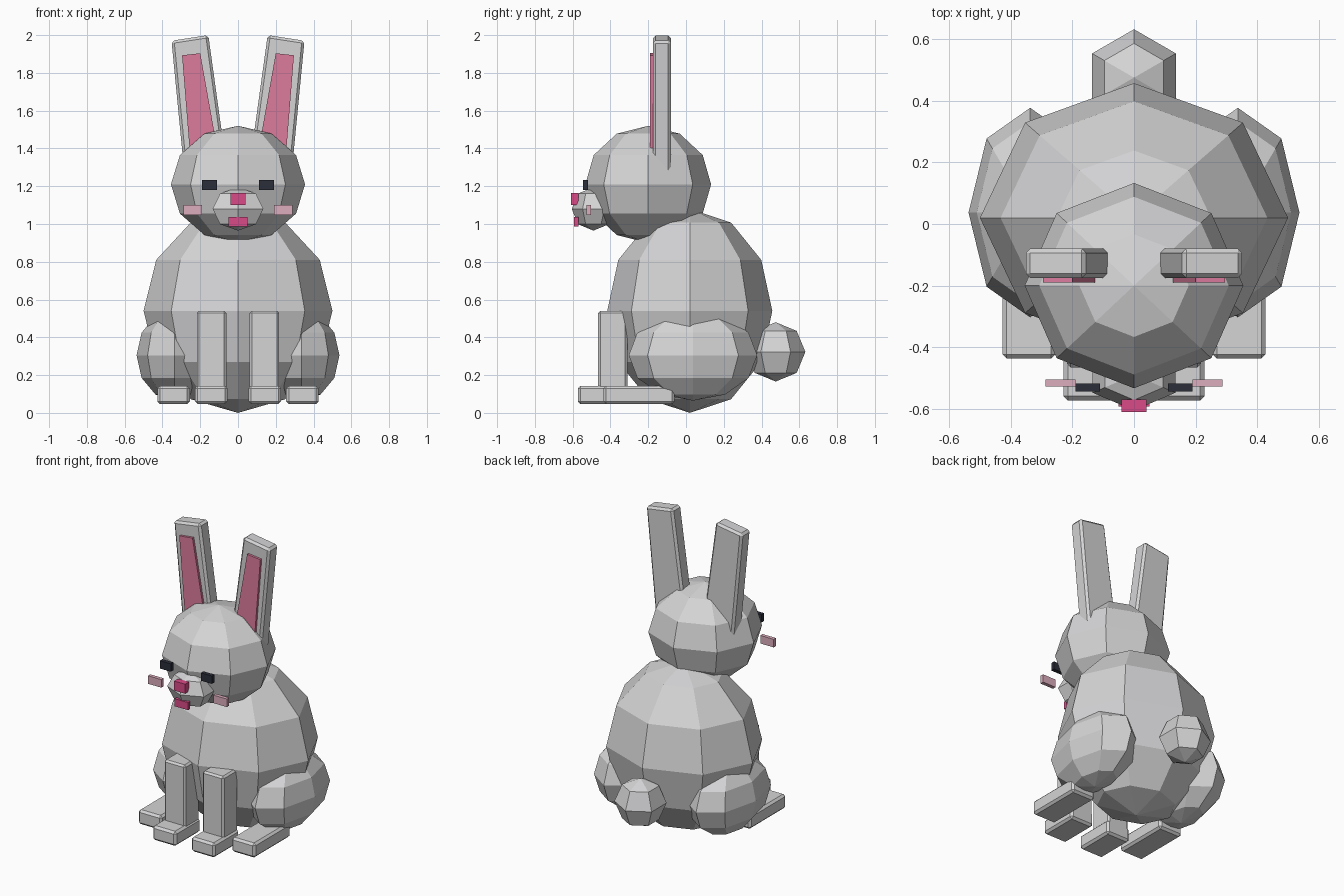
import bpy
import bmesh

if "Cube" in bpy.data.objects:
    bpy.data.objects.remove(bpy.data.objects["Cube"])


def material(name, rgb):
    m = bpy.data.materials.new(name)
    m.diffuse_color = (*rgb, 1)
    m.use_nodes = True
    m.node_tree.nodes["Principled BSDF"].inputs["Base Color"].default_value = m.diffuse_color
    return m


FUR = material("grey fur", (0.66, 0.66, 0.67))
EAR_PINK = material("ear pink", (0.72, 0.20, 0.34))
NOSE_PINK = material("nose pink", (0.70, 0.07, 0.25))
BLUSH = material("pale blush", (0.72, 0.42, 0.51))
DARK = material("eye dark", (0.024, 0.027, 0.042))


def finish(bm, name, mat):
    bmesh.ops.recalc_face_normals(bm, faces=bm.faces)
    mesh = bpy.data.meshes.new(name)
    bm.to_mesh(mesh)
    bm.free()
    mesh.materials.append(mat)
    ob = bpy.data.objects.new(name, mesh)
    bpy.context.collection.objects.link(ob)
    return ob


def ball(name, center, radii, segments, rings):
    """Low-poly flat-shaded ellipsoid with upright poles."""
    bm = bmesh.new()
    bmesh.ops.create_uvsphere(bm, u_segments=segments, v_segments=rings, radius=1)
    for v in bm.verts:
        v.co = [c + r * p for c, r, p in zip(center, radii, v.co)]
    return finish(bm, name, FUR)


def slab(name, outline, y0, y1, mat, bevel=0):
    """Outline of (x, z) points extruded from y0 to y1."""
    bm = bmesh.new()
    front = [bm.verts.new((x, y0, z)) for x, z in outline]
    back = [bm.verts.new((x, y1, z)) for x, z in outline]
    bm.faces.new(front)
    bm.faces.new(back[::-1])
    n = len(outline)
    for i in range(n):
        j = (i + 1) % n
        bm.faces.new((front[i], back[i], back[j], front[j]))
    if bevel:
        bmesh.ops.bevel(bm, geom=bm.edges[:], offset=bevel, segments=1,
                        affect='EDGES')
    return finish(bm, name, mat)


def box(name, x, y, z, mat, bevel=0):
    outline = [(x[0], z[0]), (x[1], z[0]), (x[1], z[1]), (x[0], z[1])]
    return slab(name, outline, y[0], y[1], mat, bevel)


# Body, head, muzzle and tail
ball("body", (0, 0.02, 0.54), (0.5, 0.437, 0.54), 8, 6)
ball("head", (0, -0.2, 1.21), (0.355, 0.333, 0.31), 8, 6)
ball("muzzle", (0, -0.49, 1.08), (0.155, 0.115, 0.115), 6, 4)
ball("tail", (0, 0.475, 0.323), (0.157, 0.157, 0.157), 6, 4)

# Nose and mouth
box("nose", (-0.04, 0.04), (-0.61, -0.57), (1.10, 1.163), NOSE_PINK)
box("mouth", (-0.05, 0.05), (-0.592, -0.57), (0.987, 1.037), NOSE_PINK)

# Paired parts on both sides
for side, s in (("left", 1), ("right", -1)):
    def xs(a, b):
        return sorted((s * a, s * b))

    # Hindquarters and legs
    ball(f"{side}_haunch", (s * 0.337, 0.037, 0.305), (0.2, 0.34, 0.24), 8, 6)
    box(f"{side}_hind_foot", xs(0.255, 0.427), (-0.437, -0.06), (0.047, 0.143), FUR, 0.014)
    box(f"{side}_front_leg", xs(0.062, 0.218), (-0.465, -0.31), (0.06, 0.54), FUR, 0.012)
    box(f"{side}_front_paw", xs(0.055, 0.228), (-0.573, -0.31), (0.047, 0.143), FUR, 0.014)

    # Ears, leaning outward and narrowing toward the tip
    ear = [(0.06, 1.30), (0.284, 1.27), (0.352, 1.97), (0.157, 2.0)]
    slab(f"{side}_ear", [(s * x, z) for x, z in ear], -0.175, -0.08, FUR, 0.014)
    inner = [(0.105, 1.37), (0.254, 1.37), (0.296, 1.893), (0.2, 1.904)]
    slab(f"{side}_inner_ear", [(s * x, z) for x, z in inner], -0.19, -0.17, EAR_PINK)

    # Eyes and cheeks
    box(f"{side}_eye", xs(0.11, 0.19), (-0.544, -0.518), (1.18, 1.232), DARK)
    box(f"{side}_cheek", xs(0.19, 0.288), (-0.528, -0.504), (1.047, 1.1), BLUSH)
